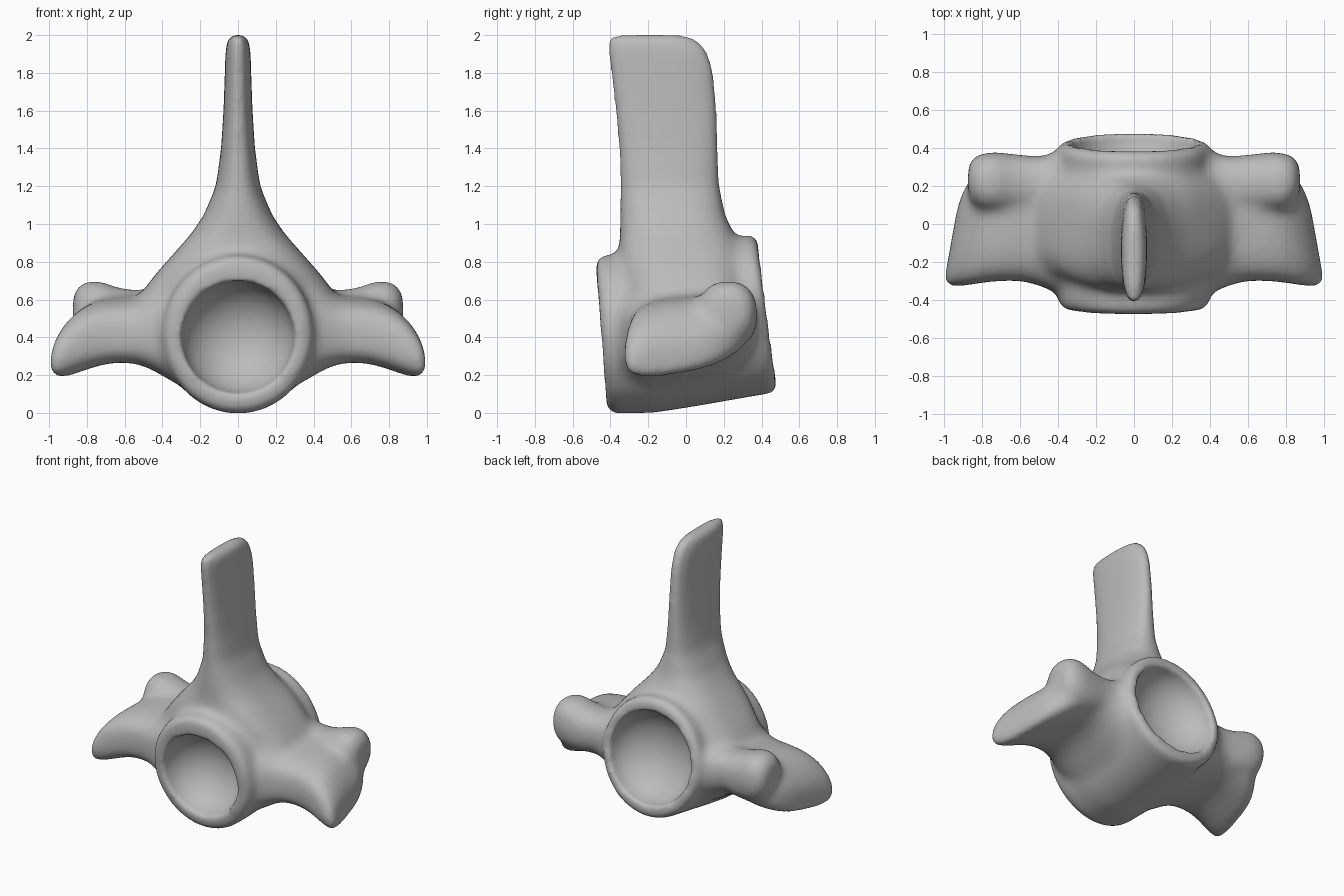
import bpy, bmesh, math
from mathutils import Vector

cube = bpy.data.objects.get("Cube")
if cube:
    bpy.data.objects.remove(cube)

bone = bpy.data.materials.new("bone grey")
bone.use_nodes = True
bone.diffuse_color = (0.5, 0.5, 0.5, 1)
bone.node_tree.nodes["Principled BSDF"].inputs["Base Color"].default_value = (0.5, 0.5, 0.5, 1)


def add_object(name, bm):
    bmesh.ops.recalc_face_normals(bm, faces=bm.faces)
    mesh = bpy.data.meshes.new(name)
    bm.to_mesh(mesh)
    bm.free()
    mesh.materials.append(bone)
    ob = bpy.data.objects.new(name, mesh)
    bpy.context.collection.objects.link(ob)
    return ob


def loft(name, rings, place, sides=40):
    """Skin rounded sections (t, a0, a1, b0, b1, squareness); place maps t, a, b to a point."""
    bm = bmesh.new()
    loops = []
    for t, a0, a1, b0, b1, n in rings:
        loop = []
        for i in range(sides):
            c, s = math.cos(math.tau * i / sides), math.sin(math.tau * i / sides)
            a = (a0 + a1) / 2 + (a1 - a0) / 2 * math.copysign(abs(c) ** (2 / n), c)
            b = (b0 + b1) / 2 + (b1 - b0) / 2 * math.copysign(abs(s) ** (2 / n), s)
            loop.append(bm.verts.new(place(t, a, b)))
        loops.append(loop)
    for low, high in zip(loops, loops[1:]):
        for i in range(sides):
            j = (i + 1) % sides
            bm.faces.new((low[i], low[j], high[j], high[i]))
    bm.faces.new(loops[0])
    bm.faces.new(loops[-1])
    return add_object(name, bm)


parts = []

# Neural spine flaring down into the body: height, half width, front, back, squareness
spine = [(0.3, 0.38, -0.32, 0.33, 3), (0.5, 0.52, -0.32, 0.35, 3.5), (0.6, 0.53, -0.33, 0.35, 3.5),
         (0.68, 0.48, -0.34, 0.34, 3), (0.76, 0.415, -0.355, 0.33, 3), (0.85, 0.335, -0.355, 0.31, 3),
         (0.94, 0.255, -0.35, 0.26, 2.6), (1.04, 0.185, -0.35, 0.21, 2.5), (1.2, 0.117, -0.35, 0.18, 2.4),
         (1.4, 0.09, -0.36, 0.175, 2.4), (1.6, 0.077, -0.38, 0.17, 2.4), (1.8, 0.07, -0.405, 0.155, 2.4),
         (1.91, 0.067, -0.42, 0.125, 2.4), (1.97, 0.06, -0.425, 0.08, 2.4), (2.003, 0.04, -0.42, 0.01, 2.4)]
parts.append(loft("neural_spine", [(z, -w, w, f, b, n) for z, w, f, b, n in spine],
                  lambda t, a, b: Vector((a, b, t))))

# Centrum, its two end faces leaning differently: y, centre height, radius, lean
centrum = [(-0.45, 0.415, 0.39, 0.075), (-0.42, 0.413, 0.42, 0.075), (-0.35, 0.418, 0.422, 0.08),
           (-0.2, 0.43, 0.43, 0.09), (0.0, 0.457, 0.425, 0.1), (0.35, 0.515, 0.42, 0.13),
           (0.4, 0.525, 0.425, 0.133), (0.43, 0.525, 0.405, 0.133)]
lean = {y: (z, k) for y, z, r, k in centrum}
parts.append(loft("centrum", [(y, -r * 0.95, r * 0.95, z - r, z + r, 2) for y, z, r, k in centrum],
                  lambda t, a, b: Vector((a, t - lean[t][1] * (b - lean[t][0]), b))))

# Transverse processes and their rear knobs: x, front, back, bottom, top, squareness
wing = [(0.1, -0.39, 0.41, 0.05, 0.7, 3), (0.2, -0.395, 0.41, 0.08, 0.7, 3),
        (0.3, -0.395, 0.41, 0.125, 0.7, 3), (0.39, -0.37, 0.39, 0.175, 0.67, 3),
        (0.46, -0.34, 0.365, 0.215, 0.64, 3), (0.53, -0.315, 0.35, 0.24, 0.61, 3),
        (0.6, -0.3, 0.34, 0.25, 0.6, 3.2), (0.7, -0.3, 0.345, 0.245, 0.595, 3.2),
        (0.8, -0.31, 0.345, 0.22, 0.575, 3.2), (0.88, -0.325, 0.31, 0.195, 0.53, 3.2),
        (0.94, -0.33, 0.25, 0.18, 0.47, 3), (0.98, -0.33, 0.18, 0.18, 0.405, 3),
        (1.0, -0.31, 0.1, 0.2, 0.34, 2.6)]
knob = [(0.35, 0.06, 0.36, 0.35, 0.66, 2.5), (0.55, 0.06, 0.36, 0.36, 0.65, 2.4),
        (0.64, 0.06, 0.37, 0.34, 0.665, 2.4), (0.73, 0.06, 0.38, 0.34, 0.7, 2.4),
        (0.8, 0.07, 0.375, 0.36, 0.7, 2.4), (0.85, 0.1, 0.35, 0.4, 0.67, 2.2),
        (0.875, 0.15, 0.31, 0.46, 0.62, 2)]
for side, word in ((1, "left"), (-1, "right")):
    parts.append(loft(word + "_transverse_process", wing, lambda t, a, b: Vector(
        (side * (t - 0.36 * max(0, t - 0.5) * (a + 0.3)), a,
         b + (0.16 if b < 0.4 else 0.07) * (a + 0.2)))))
    parts.append(loft(word + "_knob", knob, lambda t, a, b: Vector((side * t, a, b))))

# Hollow cups in both ends of the centrum
cups = []
for name, y, z, radius, depth, tilt in (("front_cup", -0.45, 0.4, 0.3, 0.27, 0.075),
                                        ("back_cup", 0.43, 0.525, 0.33, 0.25, 0.133)):
    bm = bmesh.new()
    bmesh.ops.create_uvsphere(bm, u_segments=48, v_segments=24, radius=1)
    cup = add_object(name, bm)
    cup.location, cup.scale, cup.rotation_euler = (0, y, z), (radius, depth, radius), (tilt, 0, 0)
    cup.hide_render = True
    cups.append(cup)

# Fuse the parts into one bone, soften it, cut the cups and round their rims
bpy.ops.object.select_all(action="DESELECT")
for part in parts:
    part.select_set(True)
bpy.context.view_layer.objects.active = parts[0]
bpy.ops.object.join()
vertebra = bpy.context.object
vertebra.name = "vertebra"


def fuse_and_smooth(times):
    remesh = vertebra.modifiers.new("fuse", "REMESH")
    remesh.mode = "VOXEL"
    remesh.voxel_size = 0.018
    smooth = vertebra.modifiers.new("soften", "SMOOTH")
    smooth.factor = 0.5
    smooth.iterations = times


fuse_and_smooth(24)
for cup in cups:
    cut = vertebra.modifiers.new(cup.name, "BOOLEAN")
    cut.operation = "DIFFERENCE"
    cut.solver = "EXACT"
    cut.object = cup
fuse_and_smooth(6)
for name in [m.name for m in vertebra.modifiers]:
    bpy.ops.object.modifier_apply(modifier=name)
for cup in cups:
    bpy.data.objects.remove(cup)
vertebra.data.materials.clear()
vertebra.data.materials.append(bone)
bpy.ops.object.shade_smooth()
